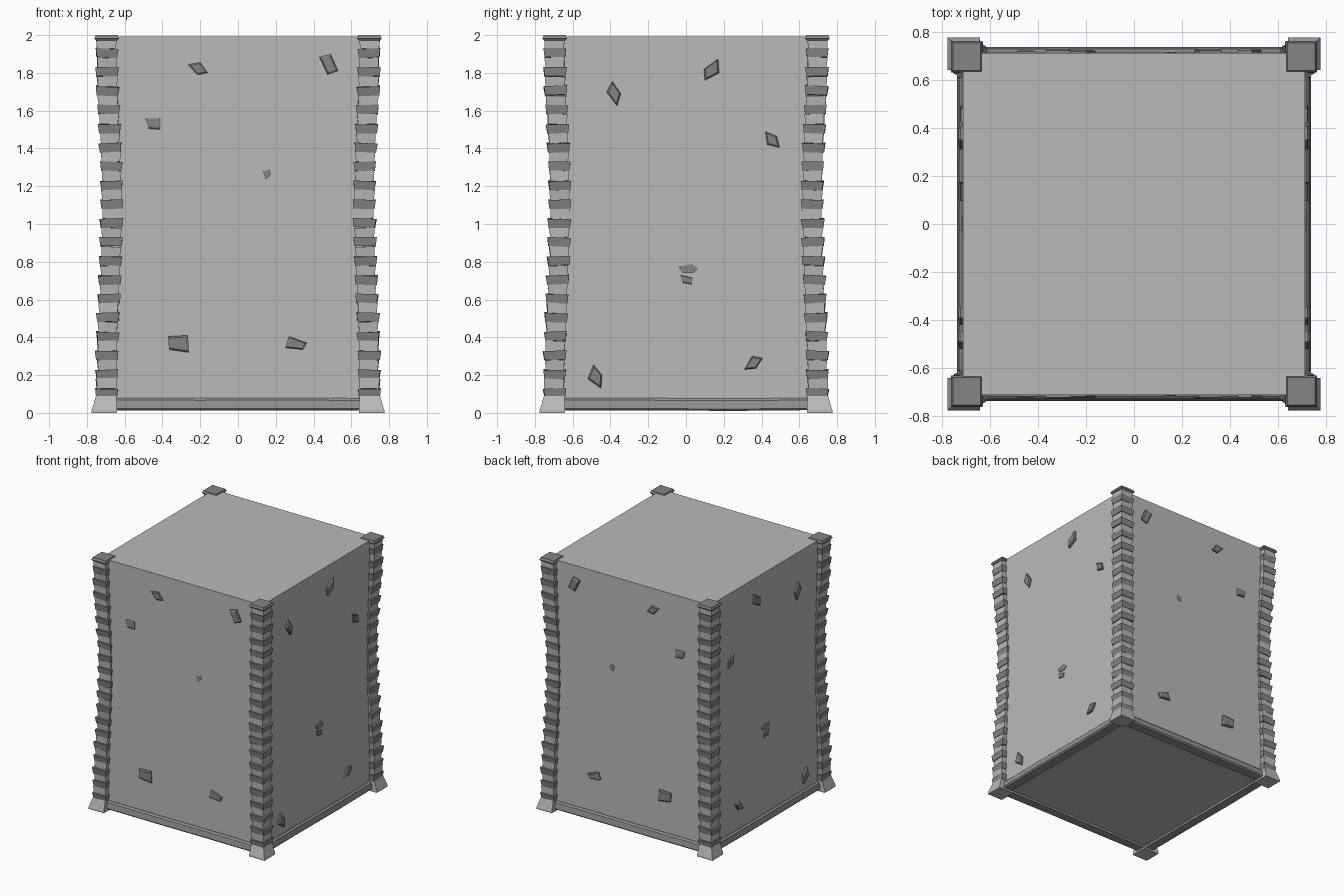
import bpy, bmesh, random
from mathutils import Vector, Matrix

if "Cube" in bpy.data.objects:
    bpy.data.objects.remove(bpy.data.objects["Cube"])

random.seed(4)


def material(name, v):
    m = bpy.data.materials.new(name)
    m.diffuse_color = (v, v, v, 1)
    m.use_nodes = True
    m.node_tree.nodes["Principled BSDF"].inputs["Base Color"].default_value = m.diffuse_color
    return m


LIGHT = material("light_stone", .49)
DARK = material("dark_stone", .235)
TRIM = material("trim_stone", .29)


def make(name, bm, mat, mx=False, my=False):
    bmesh.ops.recalc_face_normals(bm, faces=bm.faces)
    me = bpy.data.meshes.new(name)
    bm.to_mesh(me)
    bm.free()
    me.materials.append(mat)
    ob = bpy.data.objects.new(name, me)
    bpy.context.collection.objects.link(ob)
    if mx or my:
        m = ob.modifiers.new("mirror", 'MIRROR')
        m.use_axis = (mx, my, False)
        m.use_mirror_merge = False
    return ob


def loft(bm, rings):
    """Closed solid through a stack of point rings."""
    vs = [[bm.verts.new(p) for p in r] for r in rings]
    n = len(vs[0])
    bm.faces.new(vs[0])
    bm.faces.new(vs[-1])
    for a, b in zip(vs, vs[1:]):
        for i in range(n):
            j = (i + 1) % n
            bm.faces.new((a[i], a[j], b[j], b[i]))
    return [v for r in vs for v in r]


def square(lo, hi, z):
    return [(lo, lo, z), (hi, lo, z), (hi, hi, z), (lo, hi, z)]


# wall block
bm = bmesh.new()
loft(bm, [square(-.71, .71, .03), square(-.71, .71, 1.992)])
make("wall_block", bm, LIGHT)


# corner stones: dark wide wedges alternating with light blocks on a waisted line
def centre(z):
    t = abs(z - 1.08) / .92
    return .668 + .028 * t * t * (3 - 2 * t)


def corner_stones(name, mat, z_first, height, bot, top):
    bm = bmesh.new()
    for i in range(19):
        z = z_first + i * .1
        c = centre(z)
        grow = random.uniform(-.003, .003)
        vs = loft(bm, [square(c - bot, c + bot + grow, z - height / 2),
                       square(c - top, c + top + grow, z + height / 2)])
        tilt = (Matrix.Rotation(random.uniform(-.06, .06), 3, 'X')
                @ Matrix.Rotation(random.uniform(-.06, .06), 3, 'Y')
                @ Matrix.Rotation(random.uniform(-.04, .04), 3, 'Z'))
        bmesh.ops.rotate(bm, verts=vs, cent=Vector((c, c, z)), matrix=tilt)
    make(name, bm, mat, True, True)


corner_stones("dark_corner_stones", DARK, .105, .048, .055, .061)
corner_stones("light_corner_stones", LIGHT, .154, .056, .049, .053)

# corner caps and flared feet
bm = bmesh.new()
loft(bm, [square(.64, .752, 1.972), square(.63, .76, 1.982), square(.638, .753, 2.0)])
make("corner_cap", bm, DARK, True, True)
bm = bmesh.new()
loft(bm, [square(.64, .775, 0), square(.64, .775, .012), square(.643, .752, .09)])
make("corner_foot", bm, LIGHT, True, True)

# base trim with slightly bevelled outward profile
profile = [(.655, .012), (.725, .012), (.735, .022), (.727, .066), (.715, .077), (.655, .077)]
for name, along_x in (("base_trim_front_back", True), ("base_trim_sides", False)):
    bm = bmesh.new()
    rings = []
    for s in (-.66, -.2, .25, .66):
        dz = random.uniform(-.003, .003)
        rings.append([(s, -d, z + dz) if along_x else (d, s, z + dz) for d, z in profile])
    loft(bm, rings)
    make(name, bm, TRIM, not along_x, along_x)

# loose stones showing through the walls: (outline, face distance)
front = [
    ([(-.265, 1.845), (-.2, 1.855), (-.16, 1.8), (-.215, 1.79)], .723),
    ([(.43, 1.885), (.49, 1.9), (.53, 1.81), (.475, 1.79)], .729),
    ([(-.49, 1.56), (-.41, 1.56), (-.41, 1.5), (-.475, 1.505)], .721),
    ([(.13, 1.28), (.17, 1.29), (.175, 1.26), (.145, 1.235)], .715),
    ([(-.37, .405), (-.265, .41), (-.26, .32), (-.365, .335)], .727),
    ([(.27, .405), (.365, .37), (.345, .335), (.25, .345)], .727)]
side = [
    ([(-.42, 1.7), (-.39, 1.755), (-.345, 1.69), (-.365, 1.625)], .729),
    ([(.17, 1.875), (.175, 1.8), (.1, 1.76), (.095, 1.82)], .73),
    ([(.42, 1.49), (.48, 1.465), (.495, 1.405), (.43, 1.42)], .724),
    ([(-.04, .775), (.03, .79), (.065, .765), (.04, .74), (-.02, .74)], .717),
    ([(-.03, .73), (.035, .715), (.03, .68), (-.02, .69)], .717),
    ([(-.49, .255), (-.445, .2), (-.45, .13), (-.52, .18)], .731),
    ([(.35, .3), (.405, .29), (.37, .235), (.31, .23)], .729)]


def wall_stones(name, stones, place, mx, my):
    bm = bmesh.new()
    for pts, d in stones:
        c = sum((Vector(p) for p in pts), Vector((0, 0))) / len(pts)
        inner = [c + (Vector(p) - c) * .78 for p in pts]
        loft(bm, [[place(p, .69) for p in pts],
                  [place(p, d - (d - .71) * .4) for p in pts],
                  [place(p, d) for p in inner]])
    make(name, bm, DARK, mx, my)


wall_stones("front_back_stones", front, lambda p, d: (p[0], -d, p[1]), False, True)
wall_stones("side_stones", side, lambda p, d: (d, p[0], p[1]), True, False)
